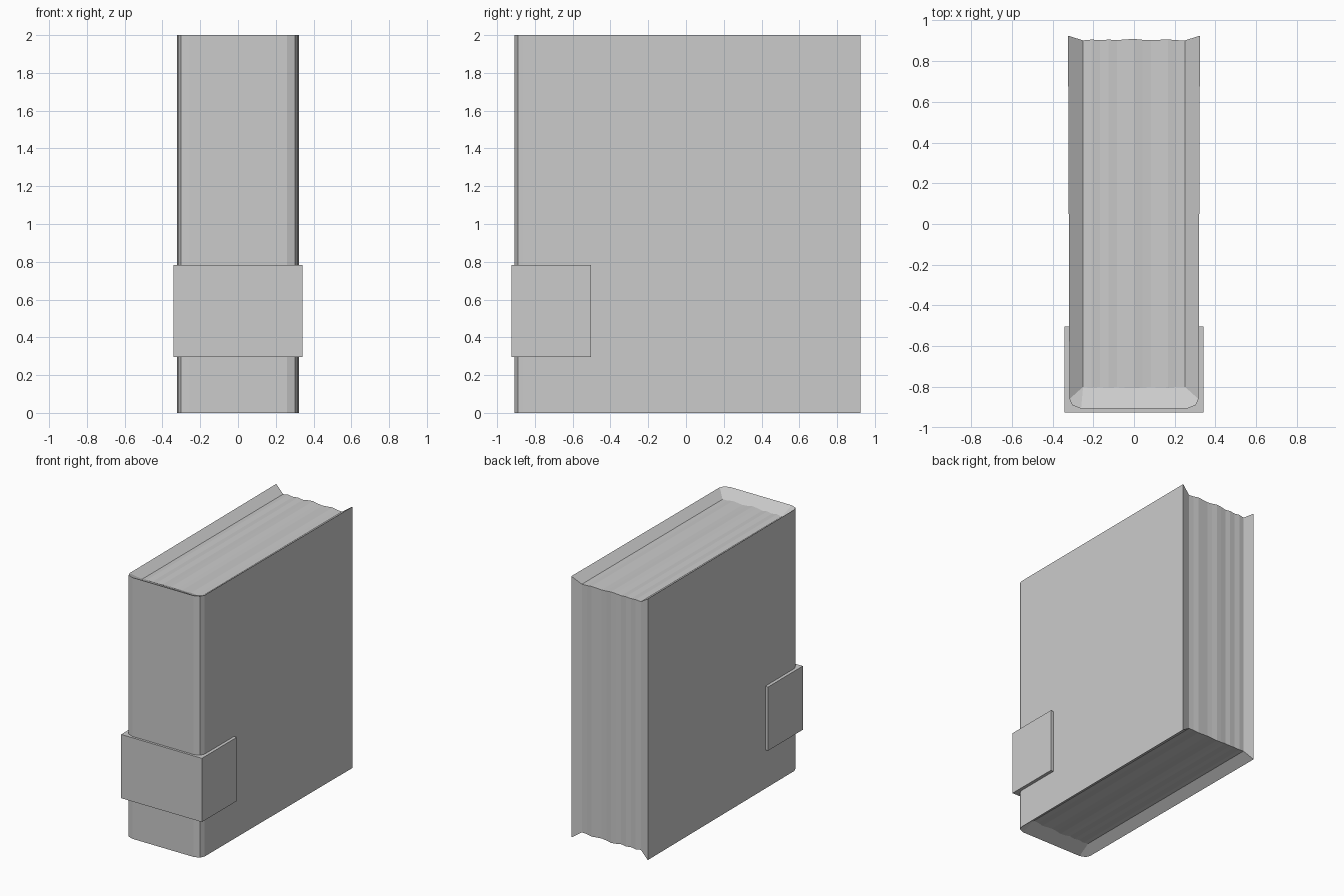
import bpy, bmesh

if "Cube" in bpy.data.objects:
    bpy.data.objects.remove(bpy.data.objects["Cube"])


def make_object(name, faces):
    """Build a mesh from faces given as lists of points, welding shared corners."""
    bm = bmesh.new()
    for pts in faces:
        bm.faces.new([bm.verts.new(p) for p in pts])
    bmesh.ops.remove_doubles(bm, verts=bm.verts, dist=0.0001)
    bmesh.ops.recalc_face_normals(bm, faces=bm.faces)
    mesh = bpy.data.meshes.new(name)
    bm.to_mesh(mesh)
    bm.free()
    obj = bpy.data.objects.new(name, mesh)
    bpy.context.collection.objects.link(obj)
    return obj


HEIGHT, DROP = 2.0, 0.05

# cover outline seen from above: left board, rounded spine, right board
half = [(-0.324, 0.925), (-0.317, -0.86), (-0.303, -0.89), (-0.26, -0.907)]
outline = half + [(-x, y) for x, y in reversed(half)]

# gentle ripple across the thickness of the page block
ripple = [0, 0.004, 0.001, 0.004, 0.001, 0.005, 0.007,
          0.003, 0.001, 0.003, 0.005, 0.001, 0]
columns = []
for i, d in enumerate(ripple):
    x = -0.25 + 0.5 * i / (len(ripple) - 1)
    top, bottom, fore = HEIGHT - DROP + 1.5 * d, DROP - 1.5 * d, 0.902 + d
    columns.append([(x, -0.80 - d, top), (x, fore, top),
                    (x, fore, bottom), (x, -0.80 - d, bottom)])

# page block: rippled top, fore edge and bottom
pages = [[a[k], a[k + 1], b[k + 1], b[k]]
         for a, b in zip(columns, columns[1:]) for k in range(3)]

# cover: outer walls, then the sloping rims that lead down to the pages
cover = [[(*a, 0), (*b, 0), (*b, HEIGHT), (*a, HEIGHT)]
         for a, b in zip(outline, outline[1:])]
for z, spine_k, fore_k in ((HEIGHT, 0, 1), (0, 3, 2)):
    rim = [(*p, z) for p in outline]
    for col, back, front in ((columns[0], rim[0], rim[1]),
                             (columns[-1], rim[-1], rim[-2])):
        cover.append([back, front, col[spine_k], col[fore_k]])
    # spine rim in three pieces: two corners and the middle
    cover.append(rim[1:4] + [columns[0][spine_k]])
    cover.append(rim[4:7] + [columns[-1][spine_k]])
    cover.append(rim[3:5] + [c[spine_k] for c in reversed(columns)])
for col, x, y in ((columns[0], *outline[0]), (columns[-1], *outline[-1])):
    cover.append([(x, y, 0), (x, y, HEIGHT), col[1], col[2]])

make_object("book_cover_and_pages", cover + pages)

# label band wrapped around the spine
bpy.ops.mesh.primitive_cube_add(size=1, location=(0, -0.7145, 0.54))
band = bpy.context.object
band.name = "spine_band"
band.scale = (0.684, 0.421, 0.488)
